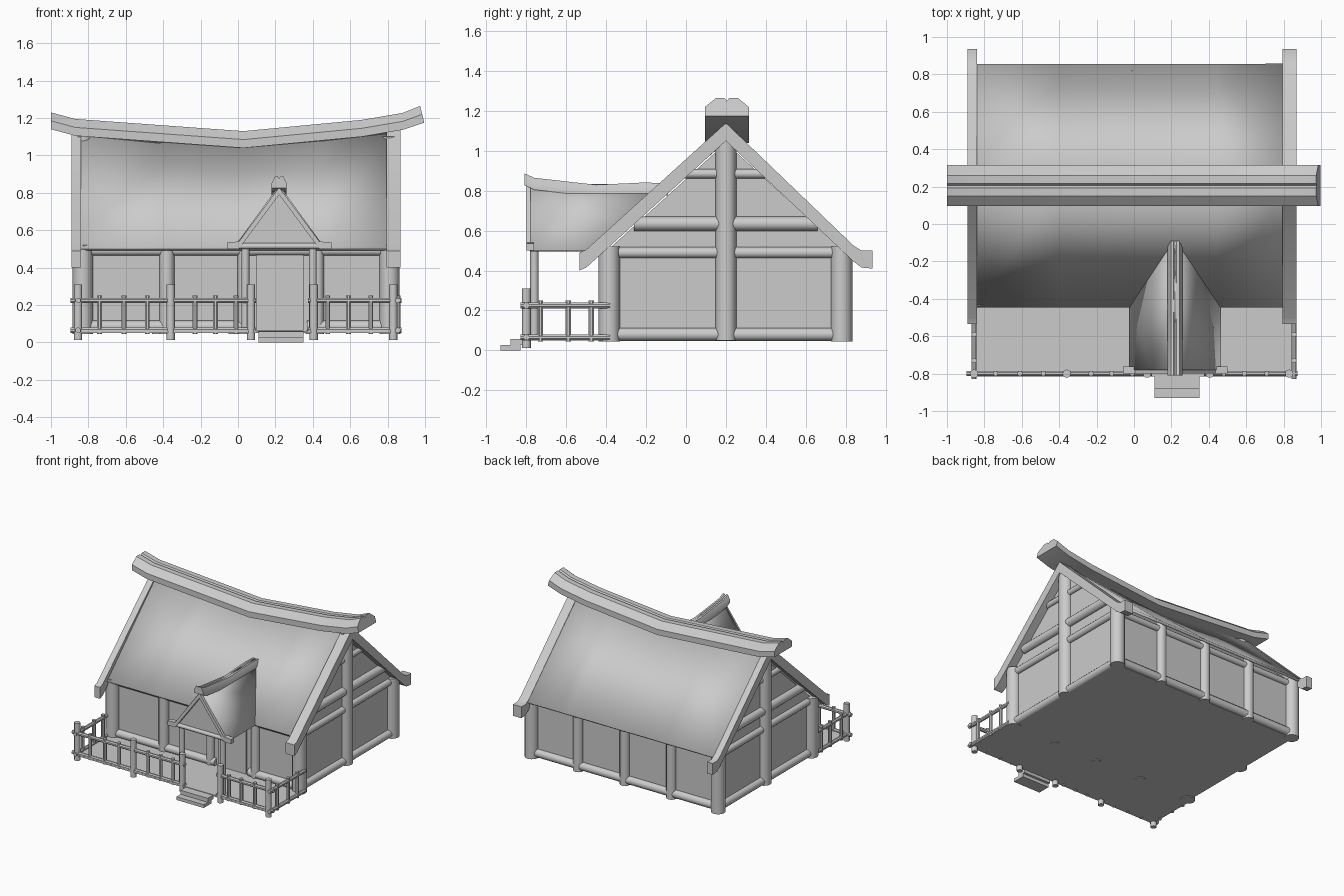
import bpy, bmesh, math
from mathutils import Vector

if "Cube" in bpy.data.objects:
    bpy.data.objects.remove(bpy.data.objects["Cube"])

mat = bpy.data.materials.new("plain grey")
mat.diffuse_color = (0.6, 0.6, 0.6, 1)
mat.use_nodes = True
mat.node_tree.nodes["Principled BSDF"].inputs["Base Color"].default_value = mat.diffuse_color


def finish(name, bm, angle=40):
    bmesh.ops.recalc_face_normals(bm, faces=bm.faces)
    me = bpy.data.meshes.new(name)
    bm.to_mesh(me)
    bm.free()
    me.materials.append(mat)
    me.polygons.foreach_set("use_smooth", [True] * len(me.polygons))
    me.set_sharp_from_angle(angle=math.radians(angle))
    ob = bpy.data.objects.new(name, me)
    bpy.context.collection.objects.link(ob)
    return ob


def loft(name, rings, angle=40):
    """Closed solid through a list of equal-length rings of points."""
    bm = bmesh.new()
    vs = [[bm.verts.new(p) for p in r] for r in rings]
    n = len(vs[0])
    for a, b in zip(vs, vs[1:]):
        for i in range(n):
            j = (i + 1) % n
            bm.faces.new((a[i], a[j], b[j], b[i]))
    bm.faces.new(vs[0])
    bm.faces.new(vs[-1])
    return finish(name, bm, angle)


def log(name, a, b, r, n=12):
    a, b = Vector(a), Vector(b)
    d = (b - a).normalized()
    u = d.orthogonal().normalized()
    w = d.cross(u)
    ring = [(u * math.cos(t) + w * math.sin(t)) * r
            for t in (2 * math.pi * (i + .5) / n for i in range(n))]
    return loft(name, [[a + p for p in ring], [b + p for p in ring]])


def box(name, x0, x1, y0, y1, z0, z1):
    return loft(name, [[(x0, y0, z), (x1, y0, z), (x1, y1, z), (x0, y1, z)] for z in (z0, z1)])


def sheet(name, rows, thick):
    """Thin slab from rows of points."""
    bm = bmesh.new()
    vs = [[bm.verts.new(p) for p in r] for r in rows]
    for a, b in zip(vs, vs[1:]):
        for i in range(len(a) - 1):
            bm.faces.new((a[i], a[i + 1], b[i + 1], b[i]))
    ob = finish(name, bm)
    m = ob.modifiers.new("thickness", "SOLIDIFY")
    m.thickness, m.offset = thick, 0
    return ob


XL, XR, YF, YB, YM = -0.83, 0.81, -0.385, 0.78, 0.2

# House body and porch floor
loft("house_walls", [[(x, YF, .05), (x, YB, .05), (x, YB, .51), (x, YM, 1.04), (x, YF, .51)]
                     for x in (XL, XR)])
box("porch_floor", -.86, .86, -.815, YF, .05, .062)
box("door", .10, .35, YF - .012, YF, .065, .5)
box("lower_step", .11, .35, -.93, -.83, 0, .026)
box("upper_step", .11, .35, -.88, -.81, .026, .058)

# Sagging main roof
ridge = [(-1, 1.185), (-.87, 1.15), (.03, 1.085), (.66, 1.145), (.88, 1.182), (.985, 1.22)]
roof_x = [(-.85, 1.115), (-.4, 1.085), (.03, 1.06), (.45, 1.09), (.81, 1.12)]
sheet("front_roof", [[(x, -.44, .5) for x, z in roof_x], [(x, YM, z) for x, z in roof_x]], .02)
sheet("back_roof", [[(x, .85, .5) for x, z in roof_x], [(x, YM, z) for x, z in roof_x]], .02)

# Ridge cap with a groove along its top
cap = [(-.11, -.045), (-.11, .0), (-.055, .045), (-.012, .045), (0, .03),
       (.012, .045), (.055, .045), (.11, .0), (.11, -.045)]
loft("ridge_cap", [[(x + (-.25 * dz if x > .9 else 0), YM + .005 + dy, z + dz) for dy, dz in cap]
                   for x, z in ridge], 30)

# Gable boards
for side, x0, x1 in (("left", -.89, -.84), ("right", .795, .87)):
    for end, pts in (("front", [(.2, 1.14, 1.05), (-.50, .505, .415), (-.535, .49, .40)]),
                     ("back", [(.2, 1.14, 1.05), (.84, .525, .445), (.88, .50, .415), (.935, .50, .41)])):
        loft(f"{side}_{end}_gable_board",
             [[(x0, y, b), (x1, y, b), (x1, y, t), (x0, y, t)] for y, t, b in pts])

# Timber frame of both gable ends
for side, x in (("left", XL), ("right", XR)):
    log(f"{side}_centre_post", (x, YM, .05), (x, YM, 1.1), .052)
    for y in (YF, YB):
        log(f"{side}_corner_post", (x, y, .045), (x, y, .52), .054)
    for z, r, y0, y1 in ((.08, .032, YF, YB), (.49, .028, YF, YB),
                         (.635, .036, -.26, .66), (.885, .023, -.01, .4)):
        log(f"{side}_gable_beam", (x, y0, z), (x, y1, z), r)

# Front and back wall timbers
for x, r in ((-.38, .04), (.03, .032), (.425, .034)):
    log("front_wall_post", (x, YF, .045), (x, YF, .51), r)
for x in (-.42, -.01, .40):
    log("back_wall_post", (x, YB, .045), (x, YB, .54), .04)
for x0, x1 in ((XL, .08), (.37, XR)):
    log("front_sill", (x0, YF, .085), (x1, YF, .085), .032)
log("back_sill", (XL, YB, .085), (XR, YB, .085), .032)
for y in (YF, YB):
    log("wall_plate", (XL, y, .49), (XR, y, .49), .025)

# Entrance roof, its gable, boards and ridge
cx = .22
for s in (-1, 1):
    sheet("entrance_roof", [[(cx, -.78, .83), (cx + s * .12, -.78, .665), (cx + s * .24, -.78, .5)],
                            [(cx, -.09, .83), (cx + s * .12, -.265, .665), (cx + s * .24, -.44, .5)]], .014)
    log("entrance_post", (cx + s * .18, -.76, .05), (cx + s * .18, -.76, .51), .021)
    # Sloping board with an outward kick at its foot
    pts = [(0, .83, .79), (.215, .54, .50), (.28, .535, .50)]
    loft("entrance_gable_board", [[(cx + s * dx, y, z) for y, z in
                                   ((-.80, b), (-.762, b), (-.762, t), (-.80, t))] for dx, t, b in pts])
loft("entrance_gable", [[(cx - .21, y, .51), (cx + .21, y, .51), (cx, y, .81)] for y in (-.775, -.765)])
log("entrance_beam", (cx - .22, -.78, .515), (cx + .22, -.78, .515), .016)
small = [(-.04, -.03), (-.04, -.005), (-.022, .03), (-.008, .03), (0, .02),
         (.008, .03), (.022, .03), (.04, -.005), (.04, -.03)]
loft("entrance_ridge", [[(cx + dx, y, z + dz) for dx, dz in small]
                        for y, z in ((-.81, .857), (-.76, .835), (-.45, .80), (-.2, .812), (-.09, .805))], 30)

# Porch fence
YP = -.80
for x in (-.855, -.36, .07, .405, .83):
    log("fence_post", (x, YP, .012), (x, YP, .31), .022)
for x in (-.74, -.61, -.485, -.23, -.12, -.01, .48, .59, .71):
    log("fence_baluster", (x, YP, .045), (x, YP, .25), .014, 8)
for z in (.225, .065):
    for x0, x1 in ((-.895, .095), (.375, .875)):
        log("front_rail", (x0, YP, z), (x1, YP, z), .015, 8)
    for x in (-.855, .855):
        log("side_rail", (x, -.83, z), (x, -.38, z), .015, 8)
for x in (-.855, .855):
    for y in (-.73, -.59, -.475):
        log("side_baluster", (x, y, .045), (x, y, .25), .014, 8)
